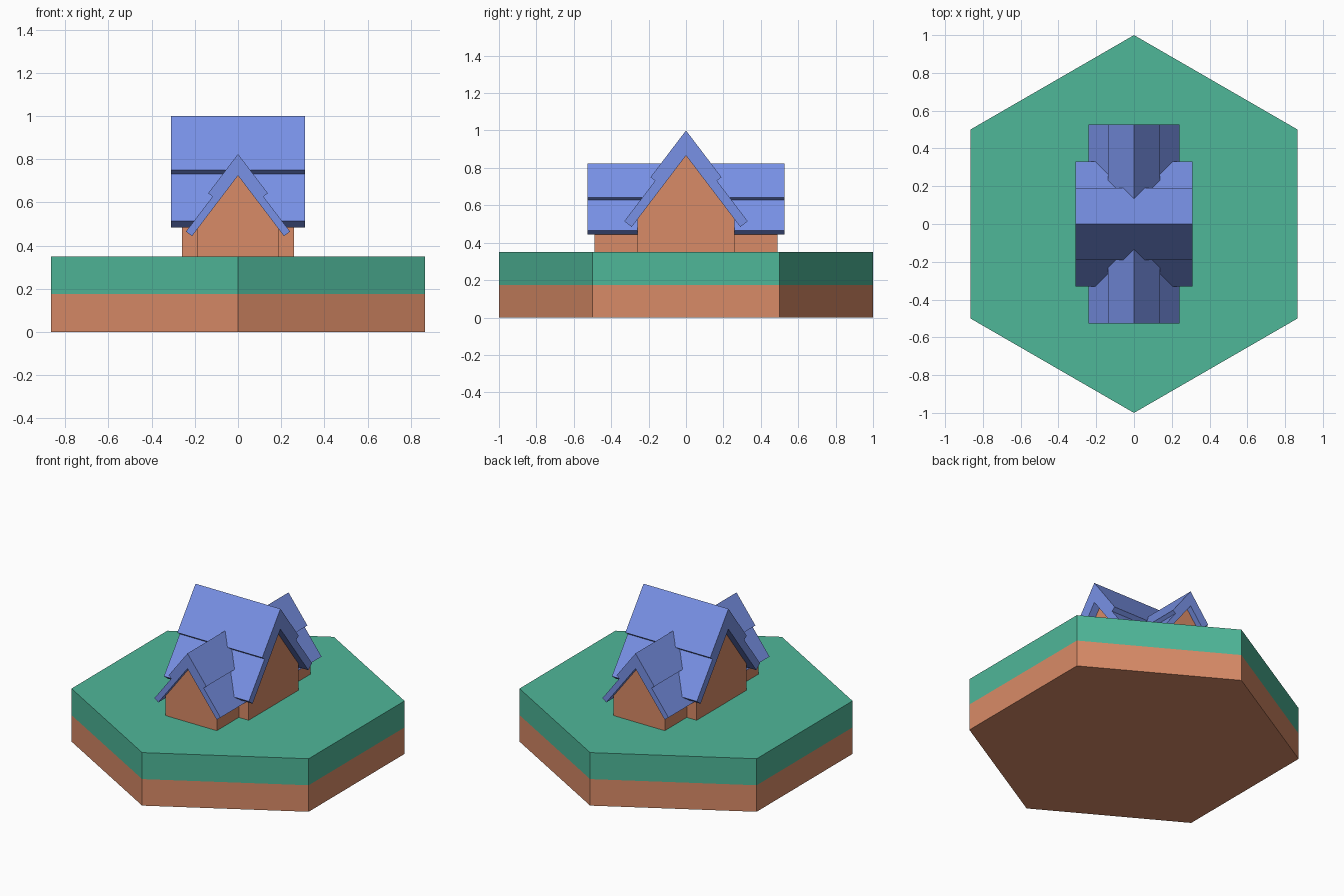
import bpy, bmesh, math
from mathutils import Vector

if "Cube" in bpy.data.objects:
    bpy.data.objects.remove(bpy.data.objects["Cube"])


def material(name, r, g, b):
    def lin(c):
        c /= 255
        return c / 12.92 if c <= 0.04045 else ((c + 0.055) / 1.055) ** 2.4
    m = bpy.data.materials.new(name)
    m.diffuse_color = (lin(r), lin(g), lin(b), 1)
    m.use_nodes = True
    m.node_tree.nodes["Principled BSDF"].inputs["Base Color"].default_value = m.diffuse_color
    return m


GREEN = material("grass green", 79, 183, 153)
BROWN = material("clay brown", 217, 139, 103)
BLUE = material("roof blue", 120, 145, 230)


def loft(name, rings, mats, rule=None):
    """Join matching rings of points into a capped flat-faced solid."""
    bm = bmesh.new()
    loops = [[bm.verts.new(p) for p in ring] for ring in rings]
    n = len(loops[0])
    for a, b in zip(loops, loops[1:]):
        for i in range(n):
            j = (i + 1) % n
            bm.faces.new((a[i], a[j], b[j], b[i]))
    bm.faces.new(loops[0][::-1])
    bm.faces.new(loops[-1])
    bmesh.ops.recalc_face_normals(bm, faces=bm.faces)
    if rule:
        for f in bm.faces:
            f.material_index = rule(f)
    mesh = bpy.data.meshes.new(name)
    bm.to_mesh(mesh)
    bm.free()
    for m in mats:
        mesh.materials.append(m)
    ob = bpy.data.objects.new(name, mesh)
    bpy.context.collection.objects.link(ob)
    return ob


def prism(name, profile, half, along_x, mat):
    """Extrude a (side, height) profile symmetrically along x or y."""
    rings = [[(d, s, z) if along_x else (s, d, z) for s, z in profile]
             for d in (-half, half)]
    return loft(name, rings, [mat])


def mirrored(right):
    """Complete a half profile whose points run from ridge down to eave and back."""
    return right + [(-s, z) for s, z in reversed(right) if s > 0]


SLOPE = 1.315
GROUND = 0.35


def gabled_wing(name, along_x, wall_half, wall_len, wall_top,
                roof_len, roof_top, step, eave, lower_thick):
    # walls with pointed gable ends
    prism(name + "_walls", mirrored([(0, wall_top),
                                     (wall_half, wall_top - SLOPE * wall_half),
                                     (wall_half, GROUND)]),
          wall_len, along_x, BROWN)
    # two-layer roof: thick upper layer, thinner lower layer
    normal = Vector((SLOPE, 1)).normalized()
    full_thick = (roof_top - wall_top) * normal.y
    outer = Vector((step, roof_top - SLOPE * step))
    inner = outer - normal * (full_thick - lower_thick)
    tip = Vector((eave, inner.y - SLOPE * (eave - inner.x)))
    under = tip - normal * lower_thick
    right = [tuple(p) for p in (outer, inner, tip, under)]
    left = [(-s, z) for s, z in reversed(right)]
    prism(name + "_roof", [(0, roof_top)] + right + [(0, wall_top)] + left,
          roof_len, along_x, BLUE)


# hexagonal tile: brown soil below, grass above
hexagon = [(math.sin(i * math.pi / 3), math.cos(i * math.pi / 3)) for i in range(6)]
loft("hex_tile", [[(x, y, z) for x, y in hexagon] for z in (0, 0.175, GROUND)],
     [BROWN, GREEN], lambda f: int(f.calc_center_median().z > 0.18))

# tall wing with ridge along x, low wing crossing it along y
gabled_wing("main_house", True, 0.26, 0.26, 0.866, 0.31, 1.0, 0.19, 0.33, 0.05)
gabled_wing("cross_wing", False, 0.188, 0.49, 0.724, 0.527, 0.824, 0.138, 0.241, 0.035)
